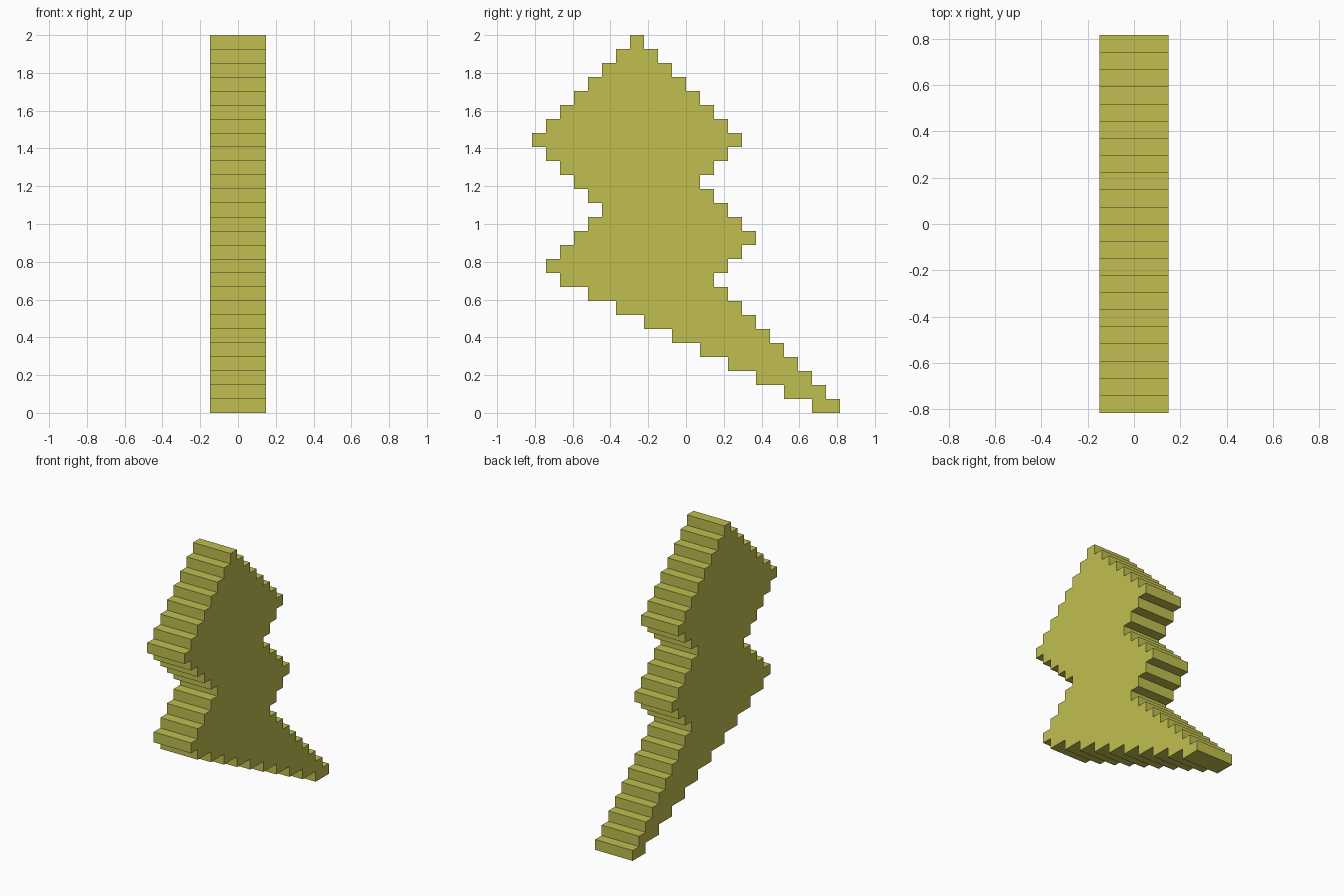
import bpy
import bmesh

cube = bpy.data.objects.get("Cube")
if cube:
    bpy.data.objects.remove(cube, do_unlink=True)

CELL = 2 / 27          # size of one step
COLS = 22              # steps along y
HALF_WIDTH = 2 * CELL  # slab is four steps thick

# Turning points (row, column) of the front and back zigzag edges
FRONT = [(0, 20), (9, 2), (10, 1), (14, 5), (19, 0), (26, 7)]
BACK = [(0, 22), (9, 13), (12, 16), (16, 12), (19, 15), (26, 8)]


def edge_steps(turns):
    """Column of the edge for every row, stepping evenly between turns."""
    cols = [turns[0][1]]
    for (r0, c0), (r1, c1) in zip(turns, turns[1:]):
        cols += [c0 + (c1 - c0) * i // (r1 - r0) for i in range(1, r1 - r0 + 1)]
    return cols


def staircase(cols):
    """Stepped outline going up: two corners per row."""
    return [(c, r + k) for r, c in enumerate(cols) for k in (0, 1)]


# Flat yellow material
mat = bpy.data.materials.new("olive yellow")
mat.use_nodes = True
colour = (0.53, 0.52, 0.08, 1.0)
mat.diffuse_color = colour
mat.node_tree.nodes["Principled BSDF"].inputs["Base Color"].default_value = colour

# Stepped bolt outline: up the back edge, down the front edge
outline = staircase(edge_steps(BACK)) + staircase(edge_steps(FRONT))[::-1]

bm = bmesh.new()
verts = [bm.verts.new((-HALF_WIDTH, (c - COLS / 2) * CELL, r * CELL)) for c, r in outline]
side = bm.faces.new(verts)

# Extrude the outline across the thickness
ext = bmesh.ops.extrude_face_region(bm, geom=[side])
moved = [g for g in ext["geom"] if isinstance(g, bmesh.types.BMVert)]
bmesh.ops.translate(bm, verts=moved, vec=(2 * HALF_WIDTH, 0, 0))
bmesh.ops.recalc_face_normals(bm, faces=bm.faces)

mesh = bpy.data.meshes.new("lightning_bolt")
bm.to_mesh(mesh)
bm.free()
mesh.materials.append(mat)
bolt = bpy.data.objects.new("lightning_bolt", mesh)
bpy.context.collection.objects.link(bolt)
